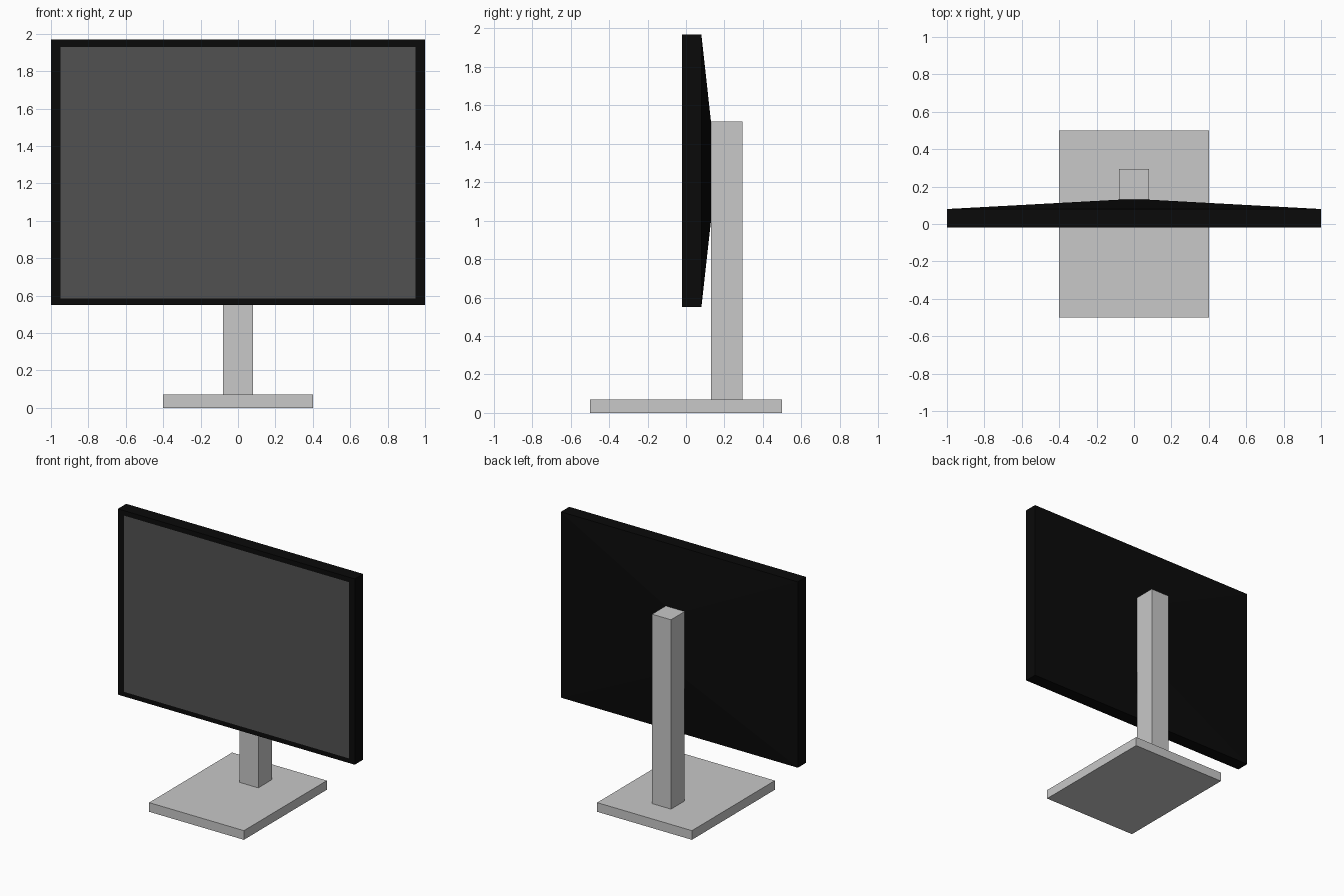
import bpy
import bmesh

cube = bpy.data.objects.get("Cube")
if cube:
    bpy.data.objects.remove(cube, do_unlink=True)


def make_material(name, value):
    mat = bpy.data.materials.new(name)
    mat.use_nodes = True
    colour = (value, value, value, 1)
    mat.diffuse_color = colour
    mat.node_tree.nodes["Principled BSDF"].inputs["Base Color"].default_value = colour
    return mat


black = make_material("black plastic", 0.003)
screen_grey = make_material("dark grey screen", 0.083)
light_grey = make_material("light grey stand", 0.58)


def add_object(name, bm, materials):
    bmesh.ops.recalc_face_normals(bm, faces=bm.faces[:])
    mesh = bpy.data.meshes.new(name)
    bm.to_mesh(mesh)
    bm.free()
    for mat in materials:
        mesh.materials.append(mat)
    obj = bpy.data.objects.new(name, mesh)
    bpy.context.collection.objects.link(obj)
    return obj


def rectangle_loft(name, rings, materials):
    """Join rectangles (half width, bottom, top, depth) and cap both ends."""
    bm = bmesh.new()
    loops = [[bm.verts.new(p) for p in ((-w, y, lo), (w, y, lo), (w, y, hi), (-w, y, hi))]
             for w, lo, hi, y in rings]
    for a, b in zip(loops, loops[1:]):
        for i in range(4):
            j = (i + 1) % 4
            bm.faces.new((a[i], a[j], b[j], b[i]))
    first_cap = bm.faces.new(loops[0])
    bm.faces.new(loops[-1])
    first_cap.material_index = len(materials) - 1
    return add_object(name, bm, materials)


# Display: screen face, bezel, straight sides, then the tapering back
rectangle_loft("display", [
    (0.95, 0.585, 1.93, -0.02),
    (1.0, 0.55, 1.968, -0.02),
    (1.0, 0.55, 1.968, 0.08),
    (0.08, 1.0, 1.515, 0.13),
], [black, screen_grey])

# Stand: upright post and flat foot
rectangle_loft("stand_post", [(0.08, 0.07, 1.515, 0.13), (0.08, 0.07, 1.515, 0.295)], [light_grey])
rectangle_loft("stand_base", [(0.4, 0, 0.07, -0.5), (0.4, 0, 0.07, 0.5)], [light_grey])
